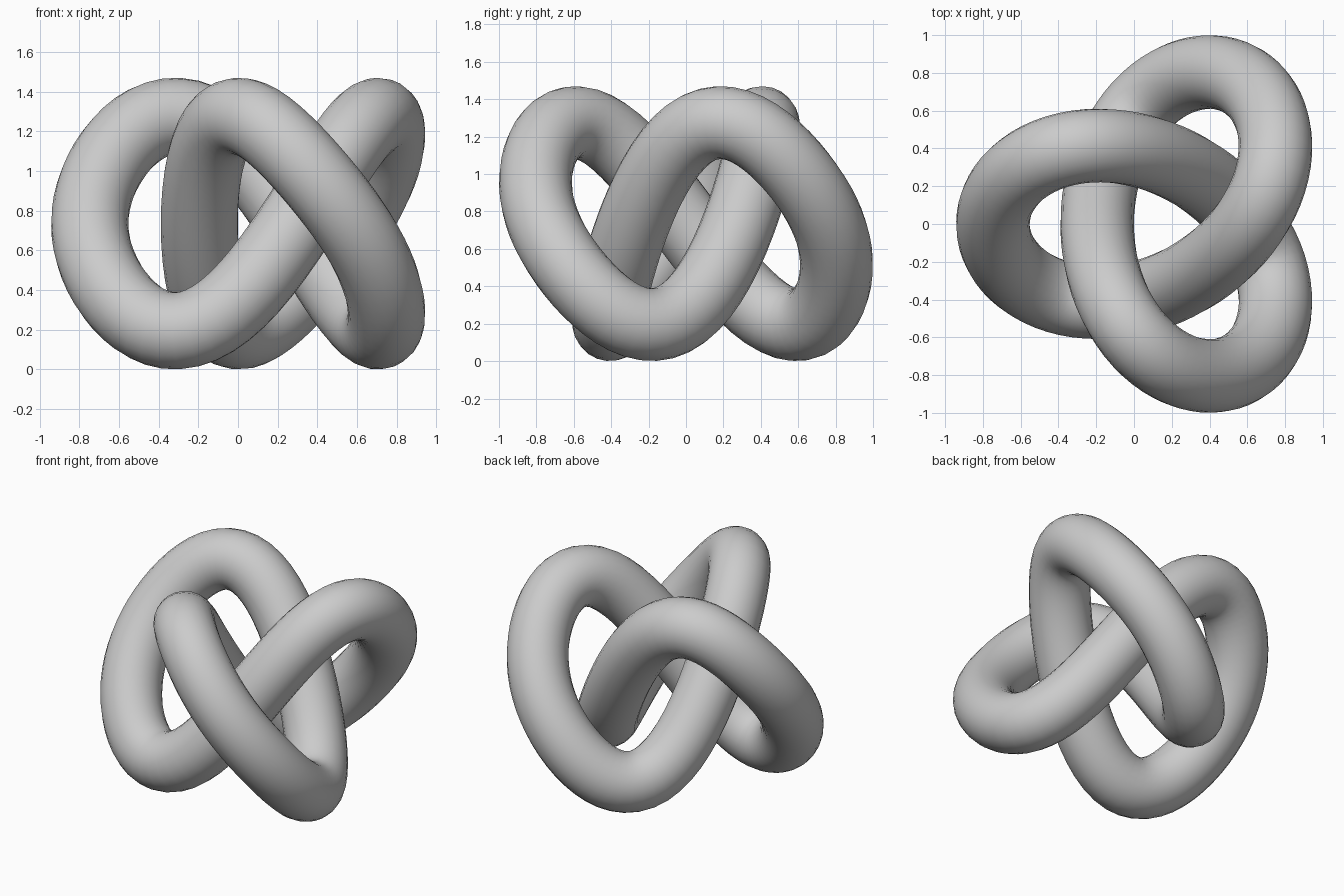
import bpy
from math import sin, cos, tau

cube = bpy.data.objects.get("Cube")
if cube:
    bpy.data.objects.remove(cube, do_unlink=True)

# Plain grey material
grey = bpy.data.materials.new("plain_grey")
grey.use_nodes = True
colour = (0.6, 0.6, 0.6, 1)
grey.diffuse_color = colour
grey.node_tree.nodes["Principled BSDF"].inputs["Base Color"].default_value = colour

INNER, OUTER = 0.276, 0.602   # the two circular motions of the path
HEIGHT, MIDDLE = 0.525, 0.735
SHIFT = 0.131
TUBE = 0.195
STEPS = 144


def knot_point(t):
    """Point on the three-lobed knot path."""
    x = SHIFT + INNER * cos(t) - OUTER * cos(2 * t)
    y = INNER * sin(t) + OUTER * sin(2 * t)
    z = MIDDLE - HEIGHT * (sin(3 * t) + 0.124 * sin(6 * t))
    return x, y, z, 1


# Closed path swept with a round section
path = bpy.data.curves.new("knot_tube", "CURVE")
path.dimensions = "3D"
path.bevel_depth = TUBE
path.bevel_resolution = 10
spline = path.splines.new("POLY")
spline.points.add(STEPS - 1)
for i, point in enumerate(spline.points):
    point.co = knot_point(tau * i / STEPS)
spline.use_cyclic_u = True
path.materials.append(grey)

knot = bpy.data.objects.new("knot_tube", path)
bpy.context.collection.objects.link(knot)
bpy.ops.object.select_all(action="DESELECT")
knot.select_set(True)
bpy.context.view_layer.objects.active = knot

# Turn the sweep into a smooth mesh
bpy.ops.object.convert(target="MESH")
bpy.ops.object.shade_smooth()
